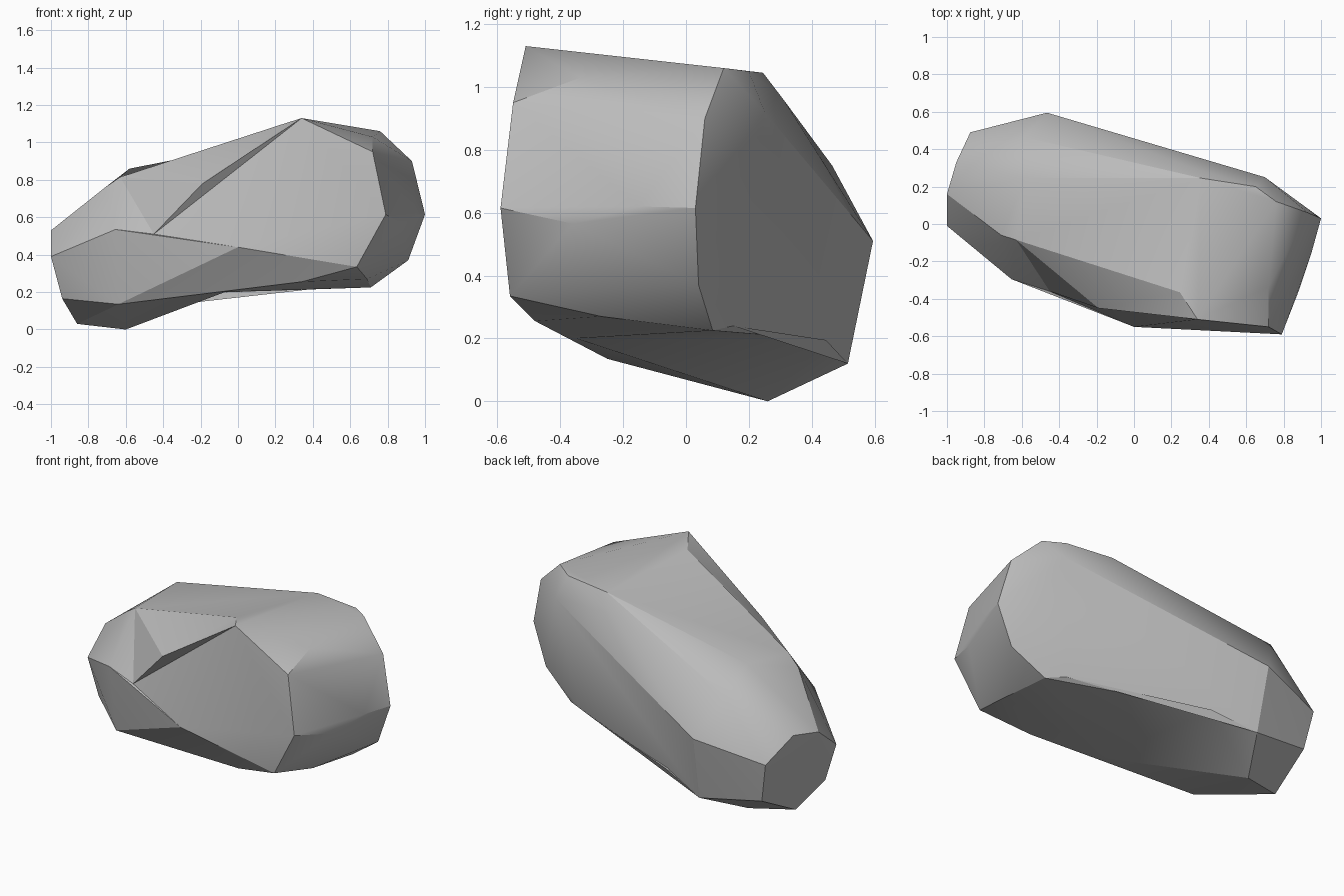
import bpy
import bmesh
from math import radians
from mathutils import Vector

if "Cube" in bpy.data.objects:
    bpy.data.objects.remove(bpy.data.objects["Cube"], do_unlink=True)

# Corners that border the chipped hollows
ridge_peak = Vector((.34, -.51, 1.13))
ridge_end = Vector((-.63, -.085, .815))
crown_left = Vector((-.58, .245, .86))
crown_right = Vector((.36, .245, 1.045))
ledge_lip = Vector((-.19, -.45, .78))
shoulder = Vector((-.655, -.295, .535))
front_bulge = Vector((0, -.55, .44))
base_tip = Vector((-.6, .26, 0))
base_heel = Vector((-.45, .515, .12))
base_toe = Vector((-.64, -.25, .135))
base_rear = Vector((.61, .15, .24))
base_right = Vector((.71, .085, .225))
base_edge = Vector((.69, -.27, .27))
base_brow = Vector((.34, -.48, .255))

# Floor points of the hollows
ridge_step = Vector((.245, -.365, 1.1))
ledge_foot = Vector((-.45, -.36, .51))
belly_front = Vector((-.07, -.35, .2))
belly_back = Vector((-.18, .445, .195))

# Remaining corner points of each side
left_cap = [(-1, -.01, .39), (-.94, .01, .165), (-.86, .18, .03), (-.83, .46, .18),
            (-.875, .49, .42), (-.95, .33, .56), (-1, .16, .53)]
right_cap = [(.76, .12, 1.06), (.93, .06, .9), (1, .03, .615), (.91, .04, .37),
             (.95, -.15, .62), (.88, -.36, .565)]
top_slab = [ridge_peak, ridge_end, crown_left, crown_right,
            (.65, .2, 1.05), (.72, -.335, 1.03), (-.71, -.06, .76)]
front_wall = [(.72, -.55, .95), (.79, -.59, .615), (.635, -.56, .335),
              front_bulge, ledge_lip, shoulder]
back_wall = [(-.465, .595, .51), (-.59, .465, .75), (.28, .31, .96), (.7, .25, .92)]
underside = [base_tip, base_heel, base_toe, base_rear, base_right, base_edge, base_brow]


def make_material(name, shade):
    """Create one flat grey stone material."""
    material = bpy.data.materials.new(name)
    material.use_nodes = True
    colour = (shade, shade, shade, 1)
    material.diffuse_color = colour
    shader = material.node_tree.nodes["Principled BSDF"]
    shader.inputs["Base Color"].default_value = colour
    shader.inputs["Roughness"].default_value = .9
    return material


def in_group(vert, points):
    """Tell whether a vertex sits on one of the given points."""
    return any((vert.co - point).length < .001 for point in points)


def press_hollow(mesh, rim, floor):
    """Replace the faces spanning the rim by a fan that meets at the floor."""
    patch = [f for f in mesh.faces if all(in_group(v, rim) for v in f.verts)]
    border = [tuple(e.verts) for e in mesh.edges
              if sum(f in patch for f in e.link_faces) == 1]
    bmesh.ops.delete(mesh, geom=patch, context="FACES")
    centre = mesh.verts.new(floor)
    for first, second in border:
        mesh.faces.new((first, second, centre))
    bmesh.ops.recalc_face_normals(mesh, faces=mesh.faces[:])


def turn_fold(mesh, start, end):
    """Turn the fold between two points to the other diagonal."""
    for edge in mesh.edges[:]:
        if all(in_group(v, (start, end)) for v in edge.verts):
            bmesh.utils.edge_rotate(edge, True)


# Wrap the corners in a tight faceted shell
mesh = bmesh.new()
for corner in left_cap + right_cap + top_slab + front_wall + back_wall + underside:
    mesh.verts.new(corner)
hull = bmesh.ops.convex_hull(mesh, input=mesh.verts[:])
spare = {v for key in ("geom_interior", "geom_unused") for v in hull[key]
         if isinstance(v, bmesh.types.BMVert)}
bmesh.ops.delete(mesh, geom=list(spare), context="VERTS")

# Sunken crown behind the ridge
press_hollow(mesh, (ridge_peak, ridge_end, crown_left, crown_right, ledge_lip), ridge_step)
turn_fold(mesh, crown_left, ridge_step)

# Notch below the front ledge
press_hollow(mesh, (ridge_peak, ridge_end, ledge_lip, shoulder, front_bulge), ledge_foot)

# Raised belly under the boulder
press_hollow(mesh, underside, belly_front)
press_hollow(mesh, (base_tip, base_heel, base_rear, base_right, belly_front), belly_back)
bmesh.ops.recalc_face_normals(mesh, faces=mesh.faces[:])

# Boulder object
data = bpy.data.meshes.new("boulder")
mesh.to_mesh(data)
mesh.free()
boulder = bpy.data.objects.new("boulder", data)
bpy.context.collection.objects.link(boulder)
data.materials.append(make_material("stone_grey", .5))

# Soft shading across gentle facets, crisp chipped edges
bpy.ops.object.select_all(action="DESELECT")
boulder.select_set(True)
bpy.context.view_layer.objects.active = boulder
bpy.ops.object.shade_smooth_by_angle(angle=radians(25))
